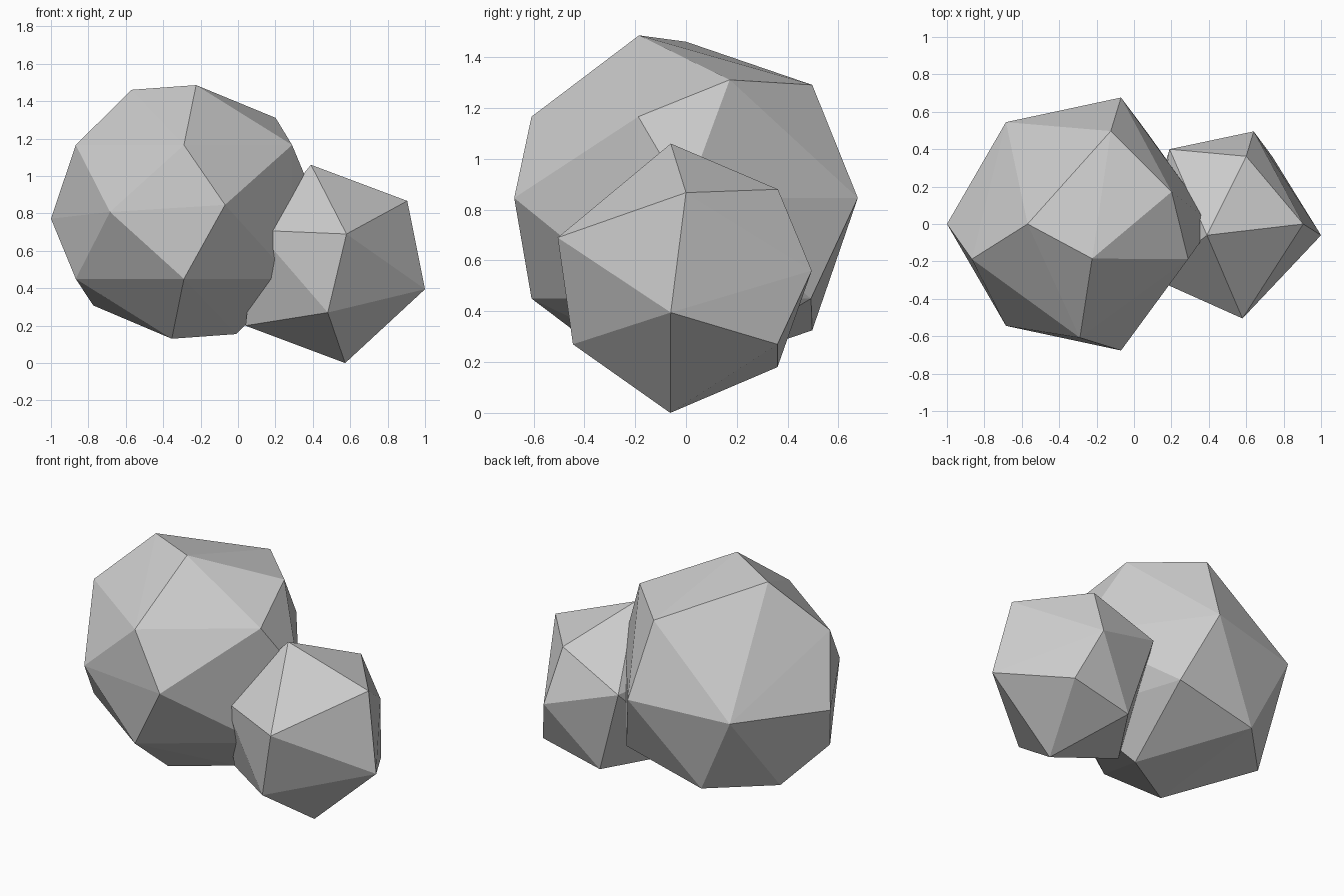
import bpy, bmesh
from math import cos, sin, radians
from mathutils import Vector

if "Cube" in bpy.data.objects:
    bpy.data.objects.remove(bpy.data.objects["Cube"])


def polar(radius, z, *angles):
    return [(radius * cos(radians(a)), radius * sin(radians(a)), z) for a in angles]


def rock(name, points, centre=(0, 0, 0)):
    """Faceted boulder: convex hull around its corner points."""
    bm = bmesh.new()
    for p in points:
        bm.verts.new(Vector(p) + Vector(centre))
    hull = bmesh.ops.convex_hull(bm, input=bm.verts[:])
    loose = {g for g in hull["geom_interior"] + hull["geom_unused"]
             if isinstance(g, bmesh.types.BMVert)}
    bmesh.ops.delete(bm, geom=list(loose), context='VERTS')
    bmesh.ops.recalc_face_normals(bm, faces=bm.faces[:])
    mesh = bpy.data.meshes.new(name)
    bm.to_mesh(mesh)
    bm.free()
    obj = bpy.data.objects.new(name, mesh)
    bpy.context.collection.objects.link(obj)
    return obj


# Large boulder: rings of corners around its centre
crown = [(-0.28, 0, 0.653), (0.065, -0.185, 0.678),
         (0.49, 0.172, 0.503), (0.165, 0.497, 0.483)]
base = [(-x, y, -z) for x, y, z in crown]
base[2] = (-0.485, 0.172, -0.5)
rings = (polar(0.608, 0.358, 198, 270, 342)
         + polar(0.608, -0.358, 198, 270, 342, 54)
         + polar(0.711, 0.038, 0, 72, 288)
         + polar(0.711, -0.036, 180)
         + polar(0.673, 0, 126, 234))
rock("large_boulder", crown + base + rings, (-0.289, 0, 0.808))

# Small boulder leaning into the large one
rock("small_boulder", [
    (0.39, -0.06, 1.06), (0.905, 0, 0.867), (1.0, -0.06, 0.395),
    (0.573, -0.062, 0), (0.48, -0.445, 0.27), (0.58, -0.505, 0.69),
    (0.60, 0.362, 0.88), (0.64, 0.495, 0.56), (0.74, 0.36, 0.27),
    (0.345, 0.36, 0.18), (0.19, 0.40, 0.70),
    (0.10, -0.29, 0.71), (0.04, -0.09, 0.20),
])
